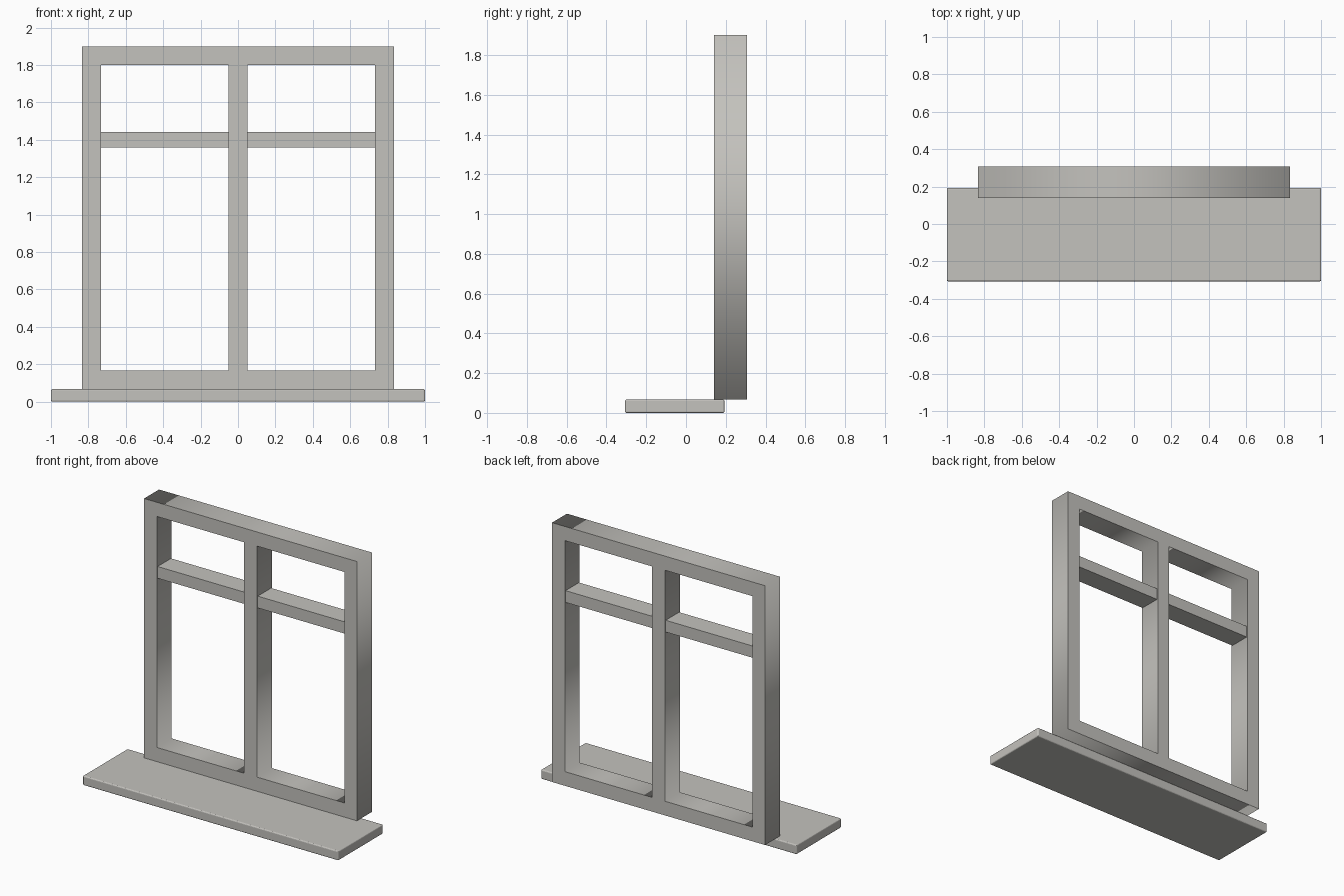
import bpy
import bmesh
import math

if "Cube" in bpy.data.objects:
    bpy.data.objects.remove(bpy.data.objects["Cube"])

grey = bpy.data.materials.new("warm_grey")
grey.diffuse_color = (0.55, 0.54, 0.51, 1)
grey.use_nodes = True
grey.node_tree.nodes["Principled BSDF"].inputs["Base Color"].default_value = grey.diffuse_color

FRAME_Y = 0.2235


def box(name, x0, x1, y0, y1, z0, z1):
    bm = bmesh.new()
    bmesh.ops.create_cube(bm, size=1)
    for v in bm.verts:
        v.co.x = x1 if v.co.x > 0 else x0
        v.co.y = y1 if v.co.y > 0 else y0
        v.co.z = z1 if v.co.z > 0 else z0
    mesh = bpy.data.meshes.new(name)
    bm.to_mesh(mesh)
    bm.free()
    mesh.materials.append(grey)
    ob = bpy.data.objects.new(name, mesh)
    bpy.context.collection.objects.link(ob)
    return ob


# window sill with softly rounded edges
sill = box("sill", -1, 1, -0.307, 0.193, 0, 0.067)
bevel = sill.modifiers.new("rounded_edges", 'BEVEL')
bevel.width = 0.008
bevel.segments = 3

# frame with central mullion: an outline with two openings, extruded in depth
curve = bpy.data.curves.new("window_frame", 'CURVE')
curve.dimensions = '2D'
curve.fill_mode = 'BOTH'
curve.extrude = 0.0833
for x0, x1, z0, z1 in ((-0.833, 0.833, 0.067, 1.9),
                       (-0.733, -0.05, 0.167, 1.8),
                       (0.05, 0.733, 0.167, 1.8)):
    spline = curve.splines.new('POLY')
    spline.points.add(3)
    for p, (x, z) in zip(spline.points, ((x0, z0), (x1, z0), (x1, z1), (x0, z1))):
        p.co = (x, z, 0, 1)
    spline.use_cyclic_u = True
curve.materials.append(grey)
frame = bpy.data.objects.new("window_frame", curve)
frame.location.y = FRAME_Y
frame.rotation_euler.x = math.pi / 2
bpy.context.collection.objects.link(frame)
bpy.context.view_layer.objects.active = frame
frame.select_set(True)
bpy.ops.object.convert(target='MESH')

# transom bars, slightly recessed from the frame faces
for side, x0, x1 in (("left", -0.733, -0.05), ("right", 0.05, 0.733)):
    box(side + "_transom", x0, x1, FRAME_Y - 0.075, FRAME_Y + 0.075, 1.36, 1.443)
